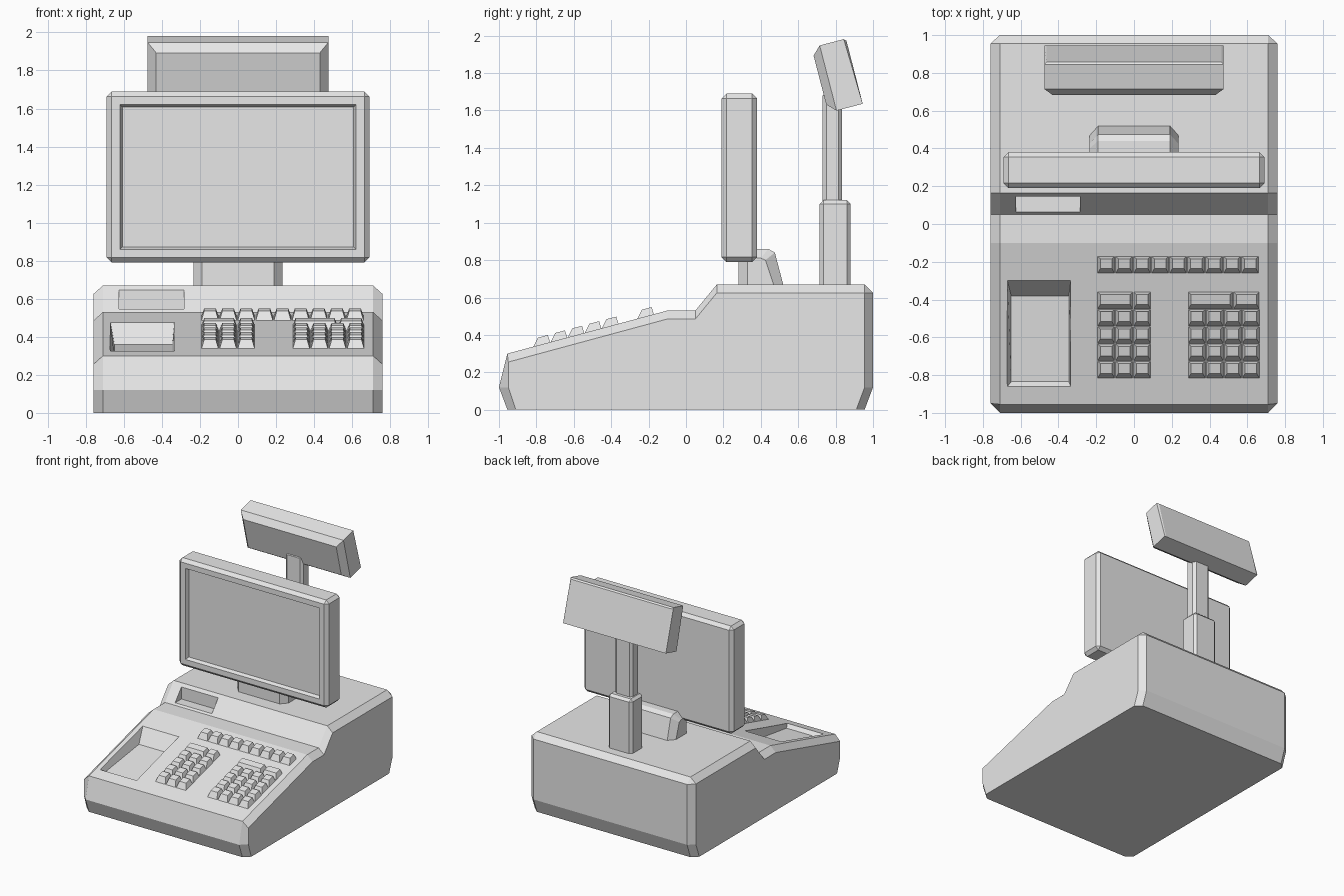
import bpy, bmesh
from math import radians
from mathutils import Vector, Matrix

cube = bpy.data.objects.get("Cube")
if cube:
    bpy.data.objects.remove(cube, do_unlink=True)

grey = bpy.data.materials.new("plain grey")
grey.use_nodes = True
COLOUR = (0.8, 0.8, 0.8, 1)
grey.diffuse_color = COLOUR
grey.node_tree.nodes["Principled BSDF"].inputs["Base Color"].default_value = COLOUR


def finish(name, bm):
    bmesh.ops.remove_doubles(bm, verts=bm.verts, dist=0.0001)
    bmesh.ops.recalc_face_normals(bm, faces=bm.faces)
    mesh = bpy.data.meshes.new(name)
    bm.to_mesh(mesh)
    bm.free()
    obj = bpy.data.objects.new(name, mesh)
    bpy.context.collection.objects.link(obj)
    mesh.materials.append(grey)
    return obj


def add_loft(bm, loops):
    """Closed skin through loops of equal length, capped at both ends."""
    rings = [[bm.verts.new(p) for p in loop] for loop in loops]
    for a, b in zip(rings, rings[1:]):
        for i in range(len(a)):
            j = (i + 1) % len(a)
            bm.faces.new((a[i], a[j], b[j], b[i]))
    bm.faces.new(rings[0])
    bm.faces.new(rings[-1])


def loft(name, loops):
    bm = bmesh.new()
    add_loft(bm, loops)
    return finish(name, bm)


def side_chamfered(name, outer, inner, half, inset):
    """Side profile extruded across x, shrinking to the inner one at the ends."""
    stations = ((-half, inner), (inset - half, outer), (half - inset, outer), (half, inner))
    return loft(name, [[(x, y, z) for y, z in prof] for x, prof in stations])


def box_bm(x, y, z):
    bm = bmesh.new()
    rect = [(x[0], y[0]), (x[1], y[0]), (x[1], y[1]), (x[0], y[1])]
    add_loft(bm, [[(a, b, h) for a, b in rect] for h in z])
    return bm


def bevel(bm, width, rule):
    edges = [e for e in bm.edges if rule(e)]
    bmesh.ops.bevel(bm, geom=edges, offset=width, offset_type='OFFSET',
                    segments=1, profile=0.5, affect='EDGES')


def carve(obj, cutter):
    cutter.hide_render = True
    mod = obj.modifiers.new("recess", 'BOOLEAN')
    mod.operation, mod.object, mod.solver = 'DIFFERENCE', cutter, 'EXACT'
    bpy.context.view_layer.objects.active = obj
    bpy.ops.object.modifier_apply(modifier=mod.name)
    bpy.data.objects.remove(cutter, do_unlink=True)


def panel_z(y):
    return 0.30 + 0.269 * (y + 0.955)


# Wedge-shaped base
outer = [(-.955, 0), (-1, .12), (-.955, .30), (-.10, .53), (.05, .53),
         (.165, .67), (.955, .67), (1, .625), (1, .12), (.955, 0)]
inner = [(-.91, 0), (-.95, .12), (-.95, .255), (-.10, .485), (.05, .485),
         (.165, .625), (.955, .625), (.955, .625), (.955, .12), (.91, 0)]
base = side_chamfered("base", outer, inner, .76, .05)

# Sunken tray on the sloping panel
rim = [Vector((x, y, panel_z(y))) for x, y in
       ((-.67, -.86), (-.335, -.86), (-.335, -.30), (-.67, -.30))]
floor = [Vector(p) for p in ((-.65, -.835, .297), (-.345, -.835, .297),
                             (-.345, -.38, .36), (-.65, -.38, .36))]
above = [f + (r - f) * 1.3 for r, f in zip(rim, floor)]
carve(base, loft("tray_cutter", [floor, above]))

# Paper outlet on the step
carve(base, finish("outlet_cutter", box_bm((-.625, -.285), (0, .145), (.545, .8))))

# Keys: tapered caps in a row and two pads
keys = bmesh.new()


def add_key(x0, x1, y0):
    y1 = y0 + 0.088
    z0, z1 = panel_z(y0), panel_z(y1)
    x0, x1 = x0 + 0.003, x1 - 0.003

    def quad(dx, fy, by, fz, bz):
        return [(x0 + dx, y0 + fy, z0 + fz), (x1 - dx, y0 + fy, z0 + fz),
                (x1 - dx, y1 - by, z1 + bz), (x0 + dx, y1 - by, z1 + bz)]
    add_loft(keys, [quad(0, 0, 0, -.02, -.02), quad(0, 0, 0, 0, 0),
                    quad(.014, .024, .012, .048, .038)])


PITCH = 0.0953
for i in range(9):
    add_key(-.195 + i * PITCH, -.195 + (i + 1) * PITCH, -.26)
for start, columns, wide in ((-.195, 3, (-.195, -.004, .091)),
                             (.285, 4, (.285, .525, .666))):
    for row in range(4):
        for col in range(columns):
            add_key(start + col * PITCH, start + (col + 1) * PITCH, -.815 + row * .0915)
    for a, b in zip(wide, wide[1:]):
        add_key(a, b, -.815 + 4 * .0915)
finish("keys", keys)

# Monitor with a sunken screen
bm = box_bm((-.69, .69), (.19, .38), (.79, 1.69))
bevel(bm, .026, lambda e: True)
monitor = finish("monitor", bm)
screen = [[(x * sx, y, 1.24 + h * sz) for sx, sz in ((-1, -1), (1, -1), (1, 1), (-1, 1))]
          for y, x, h in ((.16, .632, .392), (.22, .608, .368))]
carve(monitor, loft("screen_cutter", screen))

# Monitor foot
side_chamfered("monitor_foot",
               [(.28, .65), (.28, .86), (.44, .86), (.475, .84), (.525, .65)],
               [(.33, .65), (.33, .81), (.40, .81), (.425, .80), (.475, .65)], .235, .045)

# Two-stage pole
for name, half, y, z in (("pole_lower", .11, (.715, .88), (.65, 1.12)),
                         ("pole_upper", .08, (.73, .835), (1.1, 1.70))):
    bm = box_bm((-half, half), y, z)
    bevel(bm, .02, lambda e: max(v.co.z for v in e.verts) > z[0] + .01)
    finish(name, bm)

# Customer display, tilted on top of the pole
bm = box_bm((-.475, .475), (-.095, .095), (-.18, .18))
bevel(bm, .045, lambda e: all(v.co.y < -.09 for v in e.verts))
bevel(bm, .012, lambda e: all(v.co.y > .09 for v in e.verts))
bm.transform(Matrix.Translation((0, .808, 1.786)) @ Matrix.Rotation(radians(14.5), 4, 'X'))
finish("customer_display", bm)
